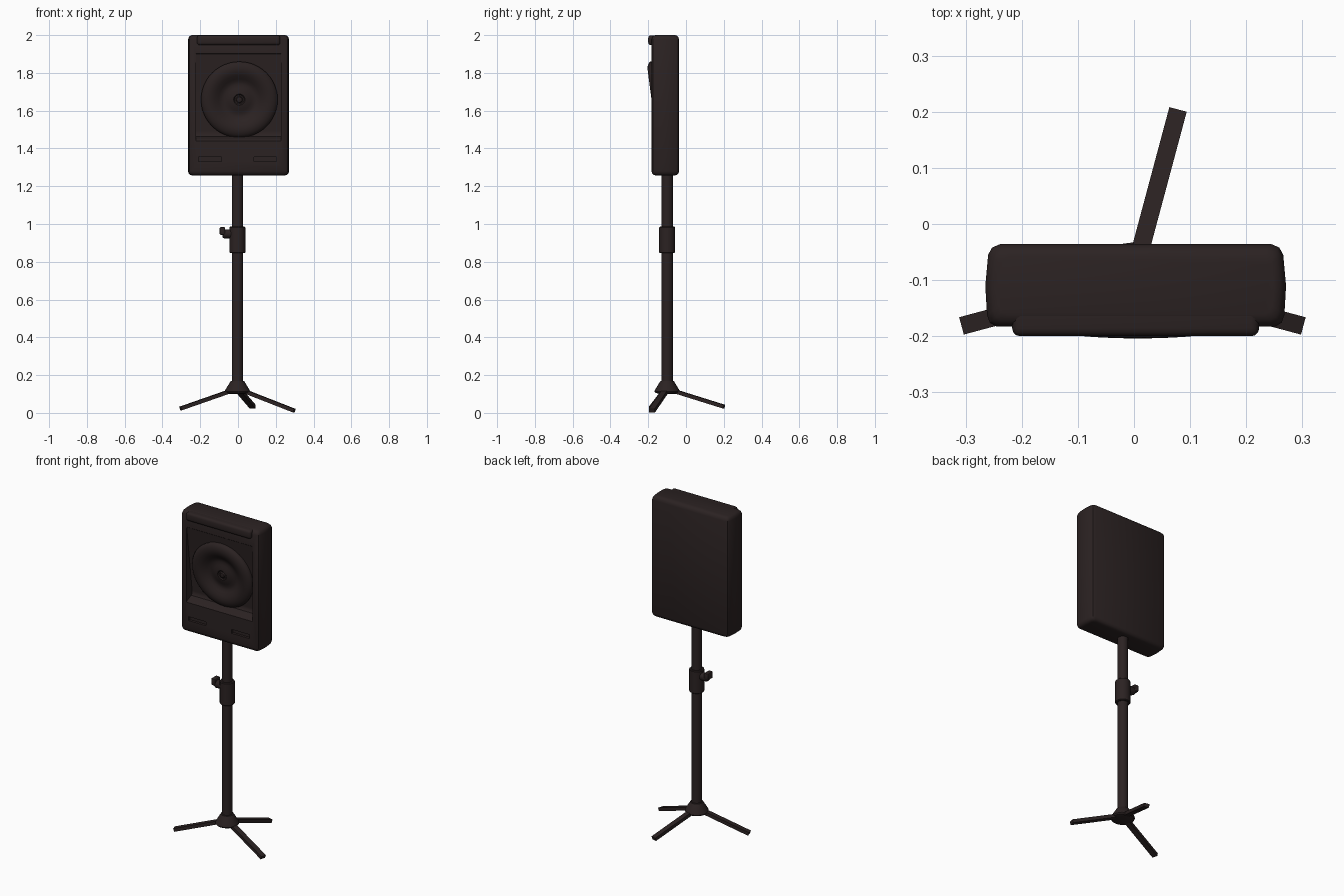
import bpy, bmesh, math
from mathutils import Vector, Matrix

if "Cube" in bpy.data.objects:
    bpy.data.objects.remove(bpy.data.objects["Cube"])

black = bpy.data.materials.new("dark brown black")
black.diffuse_color = (0.024, 0.016, 0.016, 1)
black.use_nodes = True
black.node_tree.nodes["Principled BSDF"].inputs["Base Color"].default_value = black.diffuse_color
CX, PX, PY = 0.003, -0.003, -0.1      # cabinet centre, pole axis


def finish(name, bm, angle=35):
    bmesh.ops.recalc_face_normals(bm, faces=bm.faces)
    me = bpy.data.meshes.new(name)
    bm.to_mesh(me)
    bm.free()
    me.materials.append(black)
    ob = bpy.data.objects.new(name, me)
    bpy.context.collection.objects.link(ob)
    smooth(ob, angle)
    return ob


def smooth(ob, angle=35):
    bpy.ops.object.select_all(action='DESELECT')
    ob.select_set(True)
    bpy.context.view_layer.objects.active = ob
    bpy.ops.object.shade_smooth_by_angle(angle=math.radians(angle))


def loft(bm, rings):
    """Skin a list of equal-length point rings and cap both ends."""
    vs = [[bm.verts.new(p) for p in r] for r in rings]
    n = len(vs[0])
    for a, b in zip(vs, vs[1:]):
        for i in range(n):
            j = (i + 1) % n
            bm.faces.new((a[i], a[j], b[j], b[i]))
    bm.faces.new(vs[0])
    bm.faces.new(vs[-1])


def lathe(name, profile, matrix, sides=24, angle=35):
    bm = bmesh.new()
    loft(bm, [[matrix @ Vector((r * math.cos(2 * math.pi * i / sides),
                                r * math.sin(2 * math.pi * i / sides), z))
               for i in range(sides)] for r, z in profile])
    return finish(name, bm, angle)


def box(name, lo, hi, bevel=0.0, matrix=Matrix(), segments=2):
    bm = bmesh.new()
    lo, hi = Vector(lo), Vector(hi)
    bmesh.ops.create_cube(bm, size=1, matrix=Matrix.Translation((lo + hi) / 2)
                          @ Matrix.Diagonal((*(hi - lo), 1)))
    if bevel:
        bmesh.ops.bevel(bm, geom=bm.edges[:], offset=bevel, segments=segments,
                        profile=0.5, affect='EDGES')
    bm.transform(matrix)
    return finish(name, bm)


def cut(ob, cutter):
    cutter.hide_render = True
    mod = ob.modifiers.new("cut", 'BOOLEAN')
    mod.operation, mod.solver, mod.object = 'DIFFERENCE', 'EXACT', cutter
    bpy.context.view_layer.objects.active = ob
    bpy.ops.object.modifier_apply(modifier=mod.name)
    bpy.data.objects.remove(cutter)


# Cabinet: slightly bulged plan outline, rounded at top and bottom
half = [(0.242, -0.036), (0.256, -0.042), (0.263, -0.055), (0.268, -0.11),
        (0.265, -0.162), (0.26, -0.176), (0.248, -0.183)]
plan = half + [(-x, y) for x, y in reversed(half)]
levels = [(1.257, 0.022), (1.26, 0.012), (1.267, 0.004), (1.28, 0.0),
          (1.975, 0.0), (1.988, 0.004), (1.996, 0.011), (2.0, 0.022)]
bm = bmesh.new()
loft(bm, [[(CX + x * (1 - d / 0.268), -0.11 + (y + 0.11) * (1 - d / 0.074), z)
           for x, y in plan] for z, d in levels])
cabinet = finish("cabinet", bm)

# Recess with a downward-tilted back panel and a sloped lower lip
side = [(-0.3, 1.915), (-0.186, 1.905), (-0.181, 1.9), (-0.128, 1.49),
        (-0.129, 1.475), (-0.136, 1.464), (-0.165, 1.452), (-0.178, 1.446),
        (-0.186, 1.436), (-0.3, 1.43)]
bm = bmesh.new()
loft(bm, [[(CX + x, y, z) for y, z in side] for x in (-0.225, 0.225)])
cut(cabinet, finish("recess_cutter", bm))

# Two port slots
for x in (-0.148, 0.145):
    cut(cabinet, box("slot_cutter", (x - 0.06, -0.25, 1.33), (x + 0.06, -0.168, 1.354)))
smooth(cabinet)

# Rounded ledge along the top front edge
box("top_ledge", (CX - 0.22, -0.2, 1.947), (CX + 0.22, -0.12, 1.999), 0.014, segments=3)

# Speaker cone: lathe profile (radius, height above panel), tilted with the panel
tilt = math.atan(0.13)
cone_at = (Matrix.Translation((0.007, -0.1505, 1.66))
           @ Matrix.Rotation(math.pi / 2 + tilt, 4, 'X'))
lathe("speaker_cone", [(0.2, -0.01), (0.203, 0.012), (0.198, 0.02), (0.185, 0.028),
                       (0.168, 0.032), (0.15, 0.031), (0.13, 0.024), (0.11, 0.012),
                       (0.095, 0.004), (0.08, 0.002), (0.062, 0.006), (0.045, 0.012),
                       (0.03, 0.014), (0.025, 0.009), (0.018, 0.009), (0.014, 0.016),
                       (0.004, 0.018)],
      cone_at, sides=48, angle=40)

# Stand: pole, collar and hub
stand = Matrix.Translation((PX, PY, 0))
lathe("pole", [(0.03, 0.14), (0.03, 1.29)], stand)
lathe("collar", [(0.038, 0.846), (0.042, 0.85), (0.042, 0.982), (0.038, 0.986)], stand)
lathe("hub", [(0.04, 0.1), (0.062, 0.106), (0.067, 0.113), (0.064, 0.122),
              (0.042, 0.158), (0.036, 0.168), (0.03, 0.17)], stand)

# Clamp knob on the left of the collar
lathe("knob_stem", [(0.024, 0.03), (0.024, 0.07), (0.018, 0.08)],
      Matrix.Translation((PX, PY, 0.948)) @ Matrix.Rotation(-math.pi / 2, 4, 'Y'), sides=16)
box("knob_grip", (-0.097, PY - 0.026, 0.942), (-0.068, PY + 0.026, 0.984), 0.007)

# Three flat legs: plan direction and height of the outer end
for name, deg, z_end in (("left_leg", 195, 0.023), ("right_leg", -15, 0.0115),
                         ("back_leg", 75, 0.033)):
    a = math.radians(deg)
    start = Vector((PX + 0.03 * math.cos(a), PY + 0.03 * math.sin(a), 0.118))
    end = Vector((PX + 0.312 * math.cos(a), PY + 0.312 * math.sin(a), z_end))
    d = end - start
    pitch = math.atan2(-d.z, d.xy.length)
    m = (Matrix.Translation(start) @ Matrix.Rotation(a, 4, 'Z')
         @ Matrix.Rotation(pitch, 4, 'Y'))
    box(name, (0, -0.016, -0.01), (d.length, 0.016, 0.01), matrix=m)
